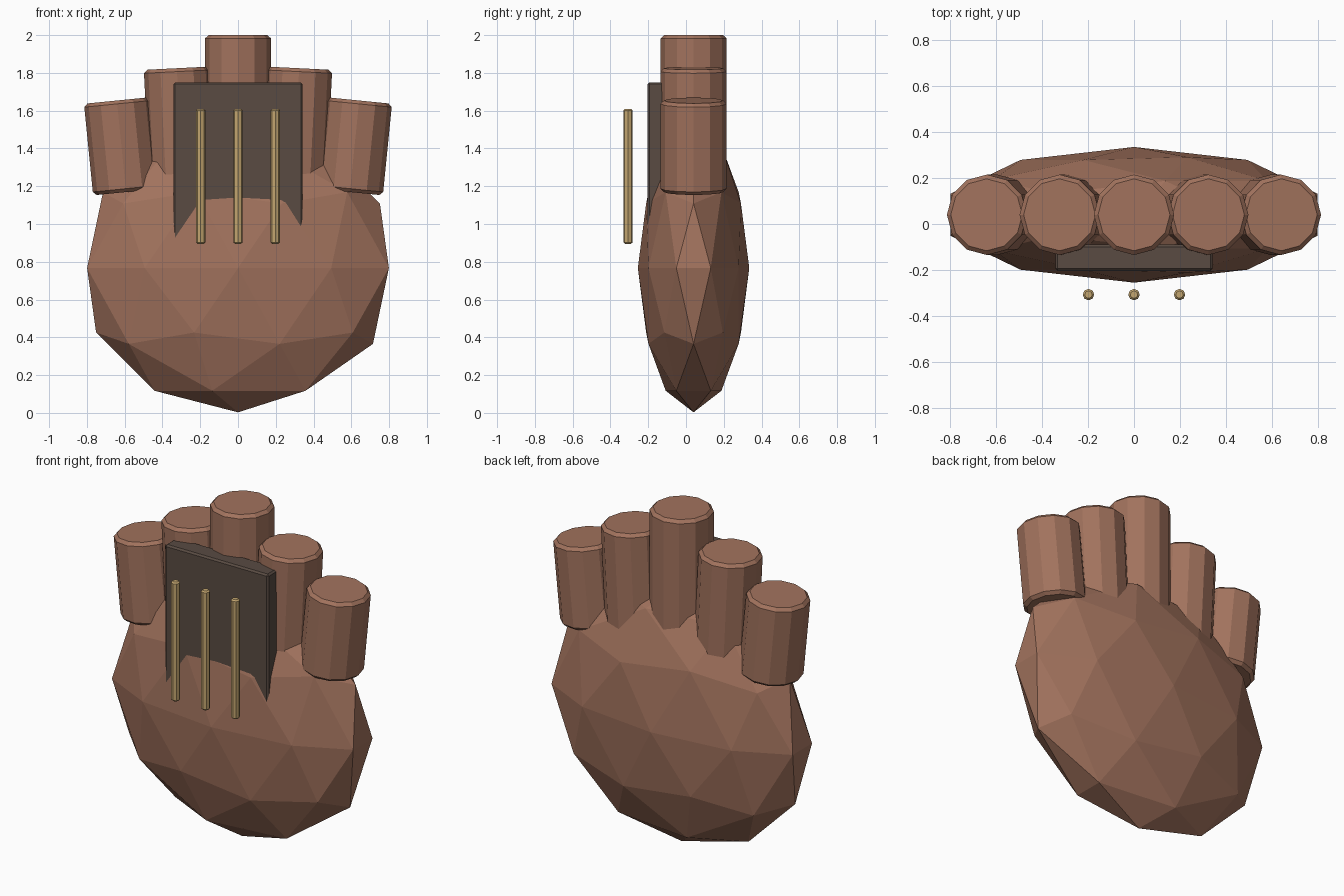
import bpy, math

if "Cube" in bpy.data.objects:
    bpy.data.objects.remove(bpy.data.objects["Cube"])


def material(name, rgb):
    m = bpy.data.materials.new(name)
    m.diffuse_color = (*rgb, 1)
    m.use_nodes = True
    m.node_tree.nodes["Principled BSDF"].inputs["Base Color"].default_value = m.diffuse_color
    return m


skin = material("brown", (0.36, 0.17, 0.11))
dark = material("dark_brown", (0.10, 0.07, 0.055))
brass = material("brass", (0.55, 0.38, 0.16))


def finish(name, mat, bevel=0):
    ob = bpy.context.object
    ob.name = name
    ob.data.materials.append(mat)
    bpy.ops.object.transform_apply(location=False, rotation=False, scale=True)
    if bevel:
        b = ob.modifiers.new("edge", "BEVEL")
        b.width = bevel
        b.segments = 1
        b.limit_method = "ANGLE"
        b.angle_limit = math.radians(60)
    return ob


def rod(name, mat, sides, radius, x, y, z0, z1, tilt, bevel):
    bpy.ops.mesh.primitive_cylinder_add(
        vertices=sides, radius=radius, depth=z1 - z0,
        location=(x, y, (z0 + z1) / 2), rotation=(0, tilt, 0))
    finish(name, mat, bevel)


# Faceted palm
bpy.ops.mesh.primitive_ico_sphere_add(subdivisions=2, radius=1, location=(0, 0.04, 0.767))
bpy.context.object.scale = (0.84, 0.295, 0.764)
finish("palm", skin)

# Five fingers fanned outwards
rod("middle_finger", skin, 12, 0.175, 0, 0.04, 1.20, 2.0, 0, 0.018)
for side, s in (("left", -1), ("right", 1)):
    rod(side + "_inner_finger", skin, 12, 0.175, s * 0.308, 0.04, 1.19, 1.825, s * 0.05, 0.018)
    rod(side + "_outer_finger", skin, 12, 0.175, s * 0.617, 0.04, 1.168, 1.655, s * 0.1, 0.018)

# Dark panel sunk into palm and fingers
bpy.ops.mesh.primitive_cube_add(size=1, location=(0, -0.147, 1.30))
bpy.context.object.scale = (0.685, 0.115, 0.90)
finish("panel", dark, 0.01)

# Three tines in front of the panel
for i in range(3):
    rod(f"tine_{i + 1}", brass, 8, 0.025, (i - 1) * 0.198, -0.307, 0.895, 1.61, 0, 0.008)
